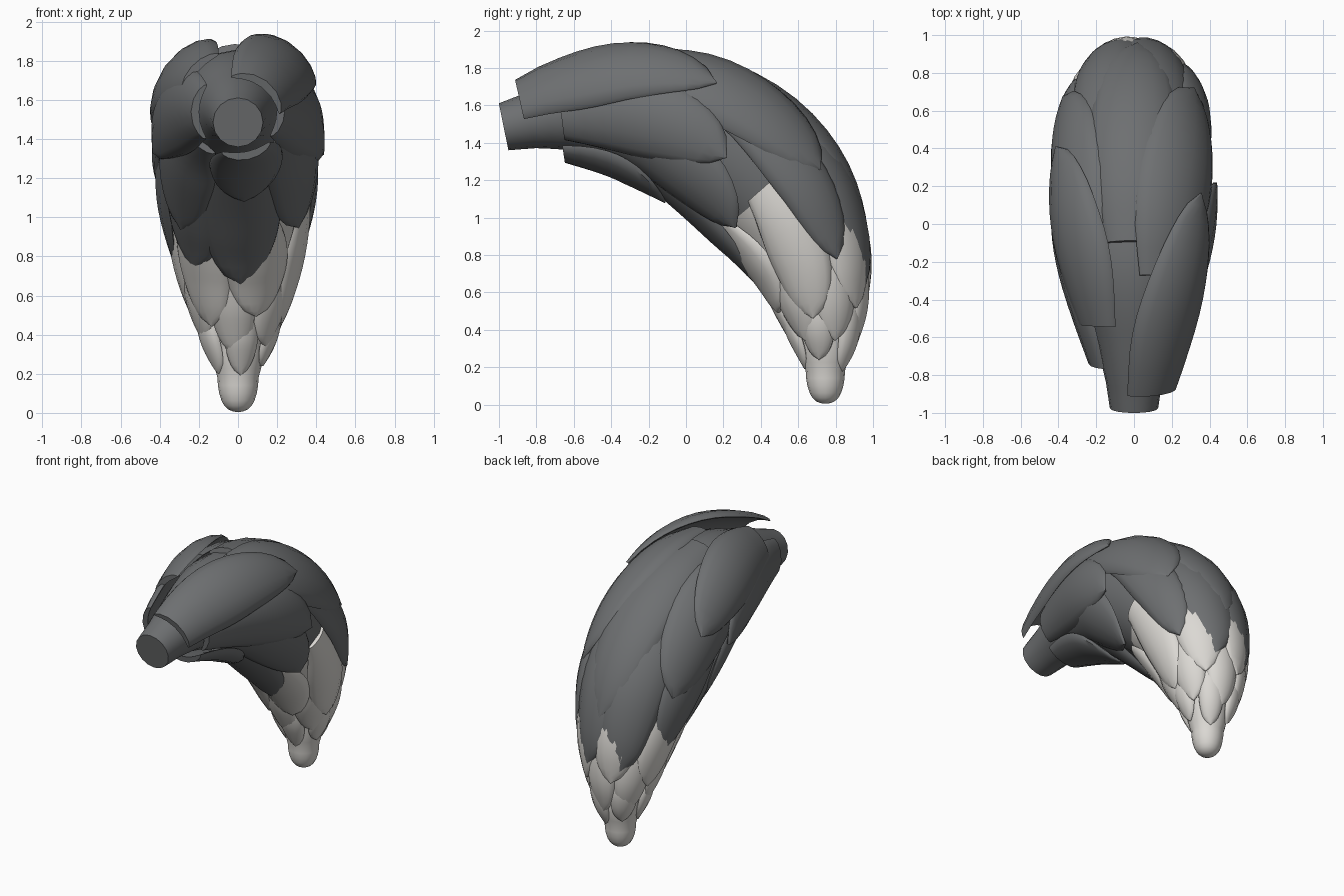
import bpy, bmesh, math
from mathutils import Vector

if "Cube" in bpy.data.objects:
    bpy.data.objects.remove(bpy.data.objects["Cube"])


def material(name, rgb):
    m = bpy.data.materials.new(name)
    m.diffuse_color = (*rgb, 1)
    m.use_nodes = True
    m.node_tree.nodes["Principled BSDF"].inputs["Base Color"].default_value = m.diffuse_color
    return m


DARK = material("charcoal grey", (0.155, 0.161, 0.166))
LIGHT = material("warm white", (0.71, 0.69, 0.655))

# Bent centre line: y, z, envelope radius
PATH = [(-0.975, 1.485, .128), (-0.65, 1.55, .25), (-0.3, 1.56, .36), (0.0, 1.49, .42),
        (0.28, 1.32, .435), (0.5, 1.09, .41), (0.645, 0.83, .345), (0.715, 0.58, .27),
        (0.742, 0.37, .19), (0.745, 0.18, .105), (0.745, 0.005, .02)]


def sample(s):
    """Smooth interpolation of the centre line and its radius."""
    i = max(0, min(int(s), len(PATH) - 2))
    t = s - i
    p = [Vector(PATH[max(0, min(k, len(PATH) - 1))]) for k in range(i - 1, i + 3)]
    return (p[1] * 2 + (p[2] - p[0]) * t + (p[0] * 2 - p[1] * 5 + p[2] * 4 - p[3]) * t * t
            + (p[1] * 3 - p[0] - p[2] * 3 + p[3]) * t ** 3) / 2


def place(s, angle, r):
    """Point at radius r round the centre line; angle 0 is the outer side, 90 is +x."""
    c = sample(s)
    d = sample(min(s + .02, 10)) - sample(max(s - .02, 0))
    d = Vector((d.x, d.y)).normalized()
    a = math.radians(angle)
    out = r * math.cos(a)
    return (r * math.sin(a), c.x - d.y * out, c.y + d.x * out)


def loft(name, rings, mats, rule=None, sharp=40):
    bm = bmesh.new()
    vs = [[bm.verts.new(p) for p in ring] for ring in rings]
    n = len(vs[0])
    for k, (a, b) in enumerate(zip(vs, vs[1:])):
        for j in range(n):
            f = bm.faces.new((a[j], a[(j + 1) % n], b[(j + 1) % n], b[j]))
            f.material_index = rule(k) if rule else 0
    bm.faces.new(vs[0])
    bm.faces.new(vs[-1]).material_index = len(mats) - 1
    bmesh.ops.remove_doubles(bm, verts=bm.verts, dist=0.0005)
    bmesh.ops.recalc_face_normals(bm, faces=bm.faces)
    me = bpy.data.meshes.new(name)
    bm.to_mesh(me)
    bm.free()
    ob = bpy.data.objects.new(name, me)
    bpy.context.collection.objects.link(ob)
    for m in mats:
        me.materials.append(m)
    bpy.ops.object.select_all(action='DESELECT')
    ob.select_set(True)
    bpy.context.view_layer.objects.active = ob
    bpy.ops.object.shade_smooth_by_angle(angle=math.radians(sharp))


# Core: narrow stump, body and rounded tip
KEYS = [(0, 1), (.5, .82), (1, .76), (2, .82), (5, .82), (7, .78), (8, .72), (9, 1), (10, 1)]


def core_radius(s):
    if s >= 9:
        return max(.012, .105 * math.sqrt(max(0, 1 - (s - 9) ** 2)))
    for (a, ka), (b, kb) in zip(KEYS, KEYS[1:]):
        if a <= s <= b:
            return sample(s).z * (ka + (kb - ka) * (s - a) / (b - a))


steps = [i * .25 for i in range(37)] + [9.2, 9.4, 9.6, 9.75, 9.88, 9.96, 10]
loft("tail_core", [[place(s, j * 22.5, core_radius(s)) for j in range(16)] for s in steps],
     [DARK, LIGHT], lambda k: int(steps[k] >= 4.75))


def tuft(name, mat, s0, s1, angle, half, lift=0.0, twist=0.0, root=0.0, flare=.15, thick=.05):
    """Leaf-shaped lock of fur: blunt root, bulged middle, pointed free end."""
    rings, rows, cols = [], 12, 8
    for i in range(rows + 1):
        u = (i / rows) ** .85
        s = s0 + (s1 - s0) * u
        R = sample(s).z
        wide = (.6 + .4 * math.sin(math.pi / 2 * min(u / .5, 1))) * (1 - u ** 3) ** .7
        w = half * wide * sample((s0 + s1) / 2).z / max(R, .12)
        w = min(w, half * 1.35)
        base = R * (.82 + flare * u + lift) + root * (1 - u)
        th = thick * (.55 + .45 * math.sin(math.pi * u)) * (1 - .45 * u ** 4)
        mid = angle + twist * (u - .5)
        top, low = [], []
        for j in range(cols + 1):
            v = -math.cos(math.pi * j / cols)
            bulge = math.sqrt(max(0, 1 - v * v))
            top.append(place(s, mid + w * v, base + th * bulge))
            if 0 < j < cols:
                low.append(place(s, mid + w * v, base - th * .5 * bulge))
        rings.append(top + low[::-1])
    loft(name, rings, [mat])


# Dark tufts: root, end, angle, half width, lift, twist, root offset
dark = [
    (.42, 3.15, 45, 40, .07, 14, .06), (2.0, 5.0, 42, 41, .03, 14, .01),
    (.95, 3.85, 92, 42, .01, 6, .01), (1.6, 4.9, 125, 36, .0, 14, 0),
    (1.35, 4.0, -56, 35, .07, -14, .03), (.75, 3.6, -95, 40, .02, -12, .03),
    (2.45, 5.9, 0, 40, .01, 6, 0), (2.3, 5.2, -62, 40, .03, -6, 0),
    (1.6, 4.9, -130, 36, .0, -10, 0), (3.4, 6.95, 20, 38, .0, 8, 0),
    (3.4, 6.35, 62, 28, .02, 6, 0), (3.4, 6.95, -26, 40, .0, -6, 0),
    (3.2, 6.3, -80, 36, .0, -10, 0), (.9, 3.3, 172, 36, -.02, 8, .04),
    (2.2, 6.3, 178, 36, .0, 0, 0), (2.6, 6.0, -142, 34, -.02, 6, 0),
]
for n, (a, b, ang, half, lift, tw, root) in enumerate(dark):
    tuft(f"dark_tuft_{n + 1}", DARK, a, b, ang, half, lift, tw, root)

# Light tufts: three staggered rings toward the tip
for row, (a, b, count, start, half, lift, th) in enumerate([
        (4.65, 7.4, 6, 40, 35, -.01, .045), (5.9, 8.2, 6, 8, 34, -.05, .045),
        (7.0, 8.85, 5, 30, 34, -.07, .045)]):
    for n in range(count):
        wobble = .18 * math.sin(n * 2.4 + row)
        tuft(f"light_tuft_{row + 1}_{n + 1}", LIGHT, a, b + wobble,
             start + n * 360 / count, half, lift, 8 * math.sin(n * 1.7), 0, .16, th)
